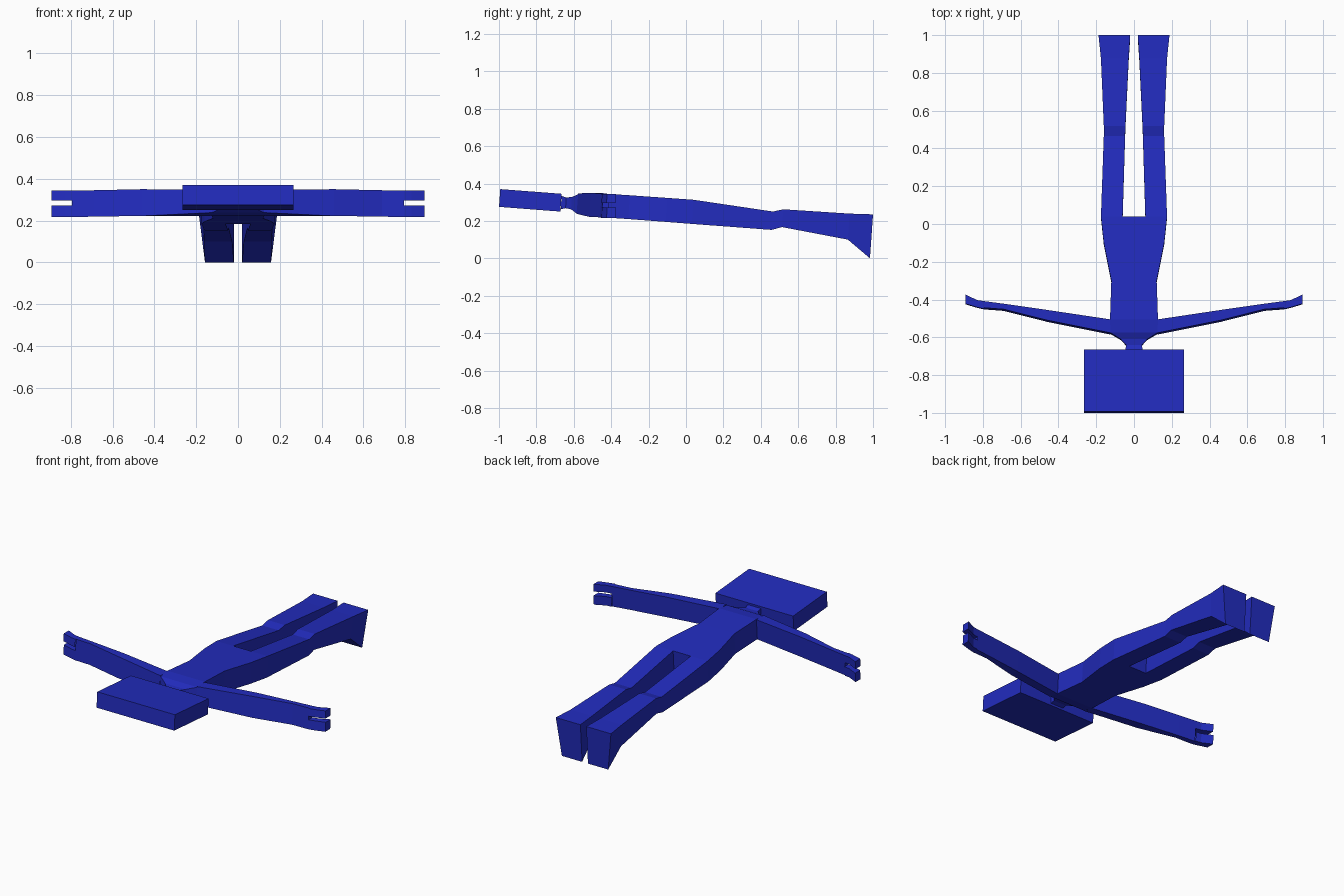
import bpy, bmesh

if "Cube" in bpy.data.objects:
    bpy.data.objects.remove(bpy.data.objects["Cube"], do_unlink=True)

blue = bpy.data.materials.new("royal_blue")
blue.use_nodes = True
blue.diffuse_color = (0.016, 0.025, 0.52, 1)
blue.node_tree.nodes["Principled BSDF"].inputs["Base Color"].default_value = blue.diffuse_color

LEAN = 0.07  # the whole figure is pitched slightly


def loft(name, rings, side=1, caps=(True, True)):
    """Skin a row of four-cornered rings, optionally flipped to the other side."""
    bm = bmesh.new()
    loops = [[bm.verts.new((side * x, y, z)) for x, y, z in r] for r in rings]
    for a, b in zip(loops, loops[1:]):
        for i in range(4):
            j = (i + 1) % 4
            bm.faces.new((a[i], a[j], b[j], b[i]))
    for use, ring in zip(caps, (loops[0], loops[-1])):
        if use:
            bm.faces.new(ring)
    bmesh.ops.recalc_face_normals(bm, faces=bm.faces)
    mesh = bpy.data.meshes.new(name)
    bm.to_mesh(mesh)
    bm.free()
    mesh.materials.append(blue)
    bpy.context.collection.objects.link(bpy.data.objects.new(name, mesh))


def across(y, x0, x1, top, bottom, taper=0.0):
    """Ring across the body at length y."""
    yb = y - LEAN * (top - bottom)
    return [(x0, y, top), (x1, y, top), (x1 - taper, yb, bottom), (x0, yb, bottom)]


def along(x, front, back, top, bottom, lift=0.0):
    """Ring across an arm at reach x; lift raises the front lower edge."""
    d = LEAN * (top - bottom)
    return [(x, front + d, top), (x, back, top), (x, back - d, bottom), (x, front, bottom + lift)]


# Head: flat slab
loft("head", [across(-0.993, -0.265, 0.265, 0.37, 0.275),
              across(-0.665, -0.265, 0.265, 0.345, 0.25)])

# Neck and torso: (y, half width, top, bottom)
torso = [(-0.665, 0.045, 0.333, 0.262), (-0.64, 0.042, 0.325, 0.268),
         (-0.61, 0.07, 0.328, 0.262), (-0.575, 0.125, 0.343, 0.238),
         (-0.505, 0.127, 0.35, 0.224), (-0.30, 0.12, 0.337, 0.21),
         (-0.10, 0.16, 0.323, 0.195), (0.04, 0.175, 0.313, 0.184)]
loft("torso", [across(y, -w, w, t, b) for y, w, t, b in torso], caps=(False, True))

# Legs with feet: (y, inner x, outer x, top, bottom, taper)
leg = [(0.04, 0.06, 0.175, 0.313, 0.184, 0), (0.465, 0.047, 0.16, 0.25, 0.152, 0),
       (0.52, 0.045, 0.16, 0.262, 0.167, 0), (0.875, 0.028, 0.175, 0.239, 0.10, 0.012),
       (1.0, 0.02, 0.188, 0.235, 0.0, 0.03)]

# Arms: (x, front y, back y, top, bottom, lift)
arm = [(0.125, -0.585, -0.505, 0.347, 0.223, 0.015), (0.46, -0.518, -0.455, 0.35, 0.222, 0),
       (0.69, -0.46, -0.422, 0.345, 0.219, 0), (0.795, -0.452, -0.408, 0.343, 0.216, 0)]

for side, word in ((1, "left"), (-1, "right")):
    loft(word + "_leg", [across(*s) for s in leg], side, (False, True))
    loft(word + "_arm", [along(*s) for s in arm], side, (False, True))
    # Two prongs form the open hand
    for part, top, bottom in (("upper", 0.343, 0.297), ("lower", 0.273, 0.216)):
        loft(word + "_" + part + "_finger",
             [along(0.795, -0.452, -0.408, top, bottom),
              along(0.83, -0.444, -0.403, top, bottom),
              along(0.893, -0.425, -0.373, top, bottom)], side, (False, True))
